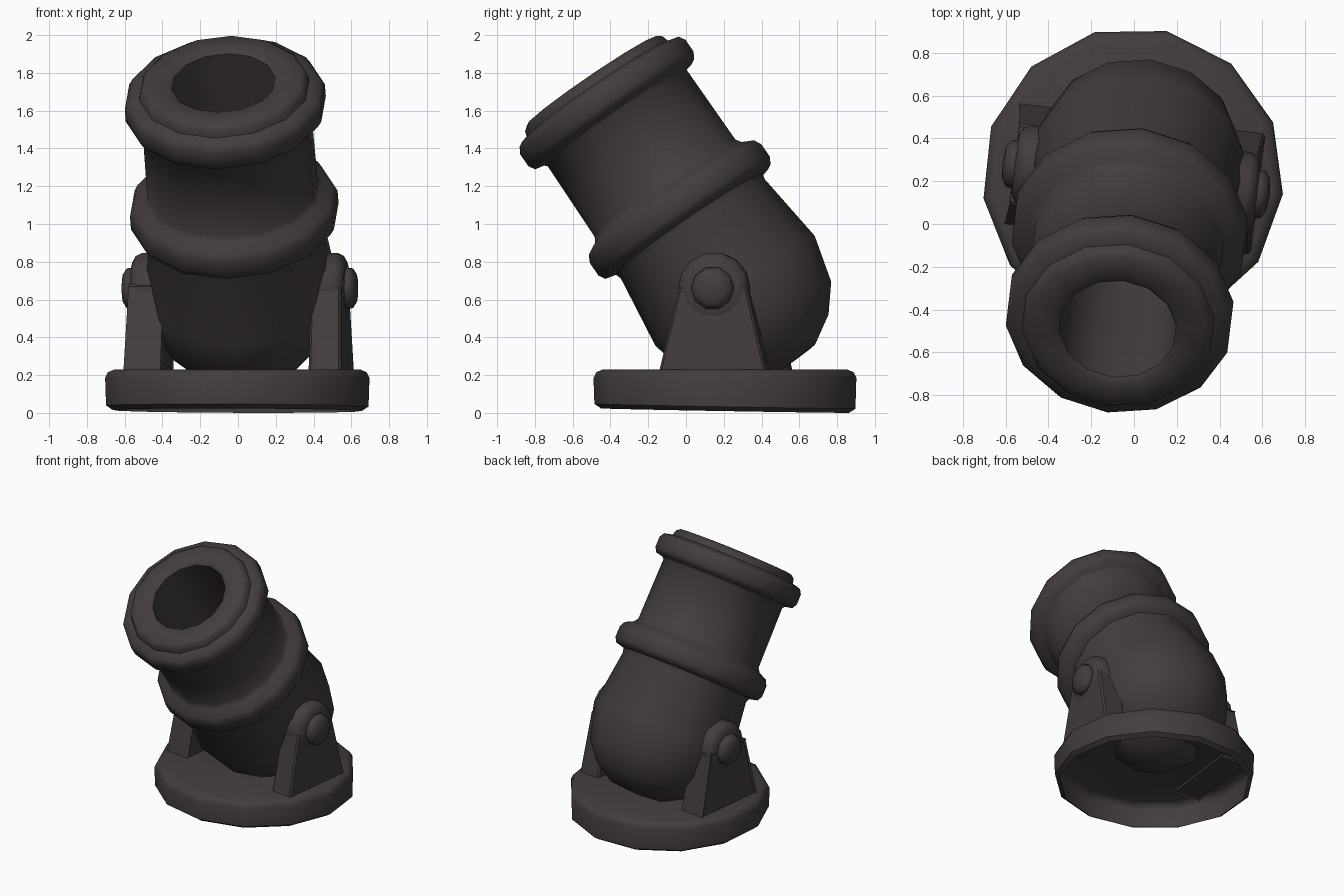
import bpy, bmesh, math
from mathutils import Matrix, Vector

if "Cube" in bpy.data.objects:
    bpy.data.objects.remove(bpy.data.objects["Cube"])

iron = bpy.data.materials.new("dark_iron")
iron.diffuse_color = (0.056, 0.046, 0.045, 1)
iron.use_nodes = True
iron.node_tree.nodes["Principled BSDF"].inputs["Base Color"].default_value = iron.diffuse_color

YAW = Matrix.Rotation(math.radians(-7), 4, 'Z')
PIVOT = Matrix.Translation((0.01, 0.21, 0))


def finish(name, bm, matrix, angle=50):
    bmesh.ops.transform(bm, matrix=matrix, verts=bm.verts)
    mesh = bpy.data.meshes.new(name)
    bm.to_mesh(mesh)
    bm.free()
    mesh.materials.append(iron)
    obj = bpy.data.objects.new(name, mesh)
    bpy.context.collection.objects.link(obj)
    bpy.ops.object.select_all(action='DESELECT')
    obj.select_set(True)
    bpy.context.view_layer.objects.active = obj
    bpy.ops.object.shade_smooth_by_angle(angle=math.radians(angle))
    return obj


def lathe(profile, sides):
    """Spin (radius, height) points, listed from bottom to top outside, around z."""
    bm = bmesh.new()
    rings = []
    for r, z in profile:
        if r == 0:
            rings.append([bm.verts.new((0, 0, z))] * sides)
        else:
            rings.append([bm.verts.new((-r * math.sin(2 * math.pi * i / sides),
                                        r * math.cos(2 * math.pi * i / sides), z))
                          for i in range(sides)])
    for a, b in zip(rings, rings[1:]):
        for i in range(sides):
            j = (i + 1) % sides
            loop = []
            for v in (a[i], a[j], b[j], b[i]):
                if v not in loop:
                    loop.append(v)
            bm.faces.new(loop)
    return bm


# Base: round plate, hollow underneath, with a slightly sloping lower edge
bm = lathe([(0.665, 0.012), (0.70, 0.035), (0.705, 0.185), (0.69, 0.215),
            (0.655, 0.23), (0, 0.23)], 13)
for v in bm.verts:
    if v.co.z < 0.1:
        v.co.z += 0.012 - 0.018 * v.co.y
zmin = min(v.co.z for v in bm.verts)
for v in bm.verts:
    if v.co.z < 0.1:
        v.co.z -= zmin
finish("base_plate", bm, Matrix.Translation((-0.005, 0.215, 0))
       @ Matrix.Rotation(math.radians(-13), 4, 'Z'))

# Barrel: rounded breech, middle band, muzzle rim, lip and bore
barrel = [(0, -0.085), (0.20, -0.07), (0.34, 0.015), (0.45, 0.15), (0.515, 0.40),
          (0.465, 0.80), (0.475, 0.83), (0.535, 0.845), (0.555, 0.88), (0.555, 0.96),
          (0.535, 1.00), (0.475, 1.03), (0.455, 1.06),
          (0.45, 1.51), (0.465, 1.525), (0.515, 1.535), (0.535, 1.57), (0.535, 1.645),
          (0.515, 1.68), (0.455, 1.695), (0.445, 1.73), (0.42, 1.75),
          (0.30, 1.755), (0.275, 1.735), (0.27, 0.70), (0, 0.68)]
tilt = Matrix.Translation((0, 0.277, 0.316)) @ Matrix.Rotation(math.radians(34.5), 4, 'X')
finish("barrel", lathe(barrel, 14), PIVOT @ YAW @ tilt)

# Trunnions and brackets, one set on each side
for side, label in ((1, "right"), (-1, "left")):
    outward = PIVOT @ YAW @ Matrix.Translation((0, 0, 0.66)) \
        @ Matrix.Rotation(side * math.pi / 2, 4, 'Y')

    boss = [(0.19, 0.30), (0.19, 0.52), (0.175, 0.55), (0.14, 0.57), (0, 0.57)]
    finish(label + "_trunnion_boss", lathe(boss, 14), outward)

    cap = [(0.10, 0.54), (0.115, 0.57), (0.11, 0.60), (0.075, 0.622), (0, 0.63)]
    finish(label + "_trunnion_cap", lathe(cap, 10), outward)

    # Tapered bracket with softened edges
    bm = bmesh.new()
    bmesh.ops.create_cube(bm, size=1)
    for v in bm.verts:
        top = v.co.z > 0
        outer = v.co.x > 0
        half = 0.18 if top else 0.29
        v.co = Vector((side * ((0.56 if top else 0.575) if outer else 0.40),
                       math.copysign(half, v.co.y), 0.67 if top else 0.20))
    bmesh.ops.bevel(bm, geom=bm.edges[:], offset=0.012, segments=1, affect='EDGES')
    bmesh.ops.recalc_face_normals(bm, faces=bm.faces)
    finish(label + "_bracket", bm, PIVOT @ YAW, 30)
